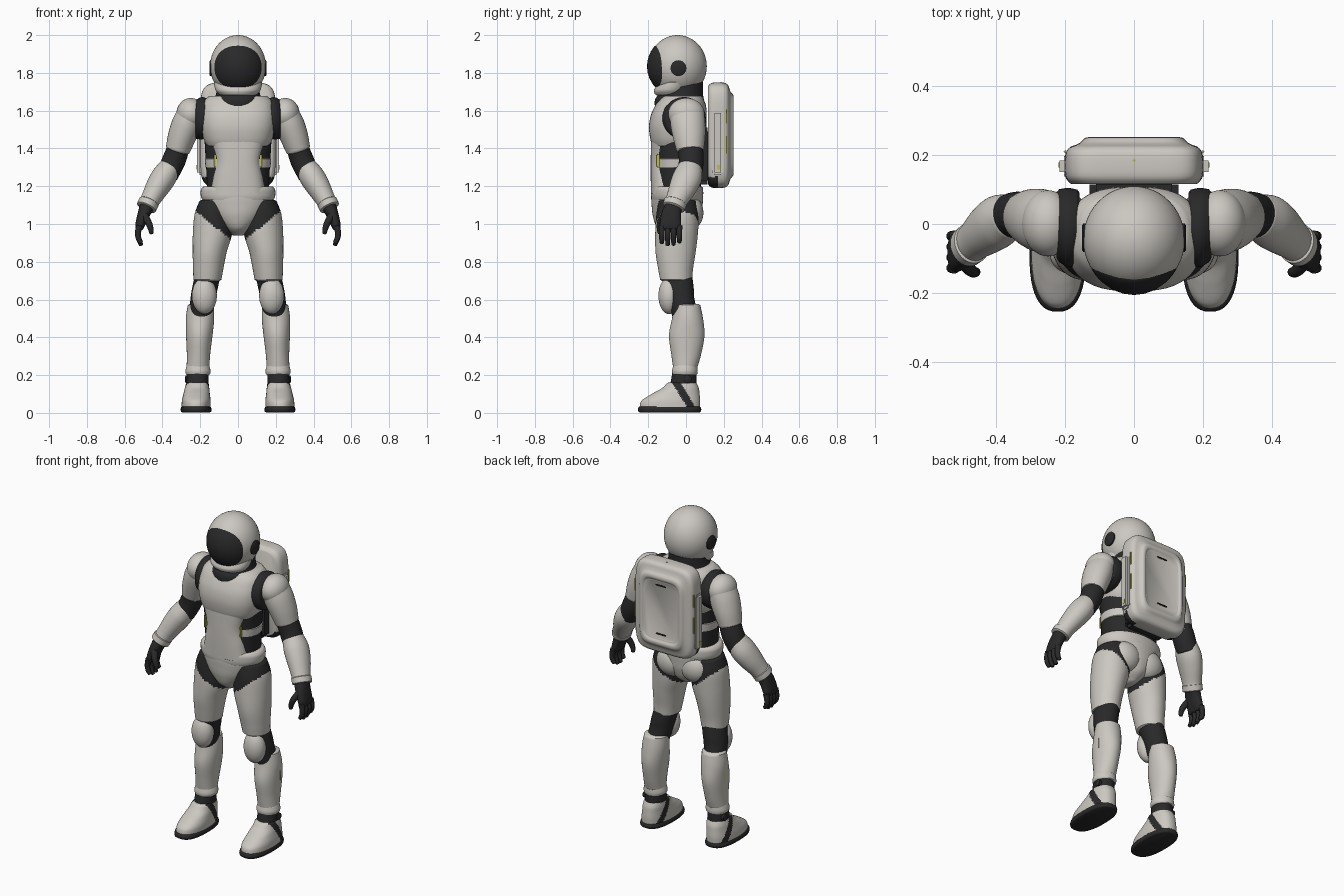
import bpy, bmesh, math
from mathutils import Vector as V


def material(name, rgb):
    m = bpy.data.materials.new(name)
    m.diffuse_color = (*rgb, 1)
    return m


WHITE = material("warm_white_shell", (0.60, 0.575, 0.535))
DARK = material("dark_undersuit", (0.022, 0.022, 0.023))
LIME = material("lime_accent", (0.50, 0.52, 0.06))
X, Y, Z = V((1, 0, 0)), V((0, 1, 0)), V((0, 0, 1))
N = 48


def skin(name, rings, mats, rule=None, mirror=False):
    """Bridge closed rings of points into a capped, smooth mesh."""
    bm = bmesh.new()
    loops = [[bm.verts.new(p) for p in r] for r in rings]
    for a, b in zip(loops, loops[1:]):
        n = len(a)
        for i in range(n):
            bm.faces.new((a[i], a[(i + 1) % n], b[(i + 1) % n], b[i]))
    bm.faces.new(loops[0])
    bm.faces.new(loops[-1])
    bmesh.ops.recalc_face_normals(bm, faces=bm.faces)
    for f in bm.faces:
        f.smooth = True
        if rule:
            f.material_index = int(rule(f.calc_center_median()))
    finish(name, bm, mats, mirror)


def finish(name, bm, mats, mirror):
    me = bpy.data.meshes.new(name)
    bm.to_mesh(me)
    bm.free()
    me.set_sharp_from_angle(angle=math.radians(45))
    for m in mats if isinstance(mats, (list, tuple)) else [mats]:
        me.materials.append(m)
    ob = bpy.data.objects.new(name, me)
    bpy.context.collection.objects.link(ob)
    if mirror:
        mod = ob.modifiers.new("mirror", 'MIRROR')
        mod.use_mirror_merge = False


def smooth_rows(rows, k):
    """Catmull-Rom interpolation of the section rows."""
    out = []
    for i in range(len(rows) - 1):
        p = [rows[max(0, min(len(rows) - 1, i + d))] for d in (-1, 0, 1, 2)]
        for s in range(k):
            t = s / k
            out.append([b + 0.5 * t * (c - a + t * (2*a - 5*b + 4*c - d + t * (3*(b - c) + d - a)))
                        for a, b, c, d in zip(*p)])
    return out + [list(rows[-1])]


def loft(name, rows, mats, p=2.0, axes=None, rule=None, mirror=False, k=5, lip=0.01, n=N):
    """rows: (x, y, z, radius_a, radius_b); superellipse sections of power p."""
    rows = smooth_rows(rows, k)
    pts = [V(r[:3]) for r in rows]
    rings = []
    for i, r in enumerate(rows):
        t = (pts[min(i + 1, len(pts) - 1)] - pts[max(i - 1, 0)]).normalized()
        if axes:
            A, B = axes
        else:
            B = (Y - t * t.y).normalized()
            A = B.cross(t)

        def ring(c, ra, rb):
            o = []
            for j in range(n):
                u, w = math.cos(math.tau * j / n), math.sin(math.tau * j / n)
                o.append(c + A * ra * math.copysign(abs(u) ** (2 / p), u)
                         + B * rb * math.copysign(abs(w) ** (2 / p), w))
            return o
        edge = (max(r[3] - lip, .002), max(r[4] - lip, .002))
        if i == 0:
            rings.append(ring(pts[i] - t * lip * .7, *edge))
        rings.append(ring(pts[i], r[3], r[4]))
        if i == len(rows) - 1:
            rings.append(ring(pts[i] + t * lip * .7, *edge))
    skin(name, rings, mats, rule, mirror)


def level(name, rows, mats, **kw):
    """Stack of horizontal sections given as (z, cx, cy, rx, ry)."""
    loft(name, [(x, y, z, a, b) for z, x, y, a, b in rows], mats, axes=(X, Y), **kw)


def ball(name, c, r, mat, mirror=False):
    rings = []
    for i in range(29):
        a = math.pi * (0.01 + 0.98 * i / 28) - math.pi / 2
        rings.append([V((c[0] + r[0] * math.cos(a) * math.cos(math.tau * j / N),
                         c[1] + r[1] * math.cos(a) * math.sin(math.tau * j / N),
                         c[2] + r[2] * math.sin(a))) for j in range(N)])
    skin(name, rings, mat, None, mirror)


def box(name, c, s, mat, mirror=True, bevel=0.006):
    bm = bmesh.new()
    bmesh.ops.create_cube(bm, size=1)
    for v in bm.verts:
        v.co = V((c[i] + v.co[i] * s[i] for i in range(3)))
    bmesh.ops.bevel(bm, geom=bm.edges[:], offset=min(bevel, min(s) * .4), segments=2, affect='EDGES')
    finish(name, bm, mat, mirror)


# Helmet with visor, jaw, ear discs and neck
HC, HR = (0, -.045, 1.835), (.148, .155, .165)
ball("helmet", HC, HR, WHITE)
visor = []
for s, push in ((1.02, .97), (1, 1.0), (.985, 1.02), (.9, 1.03), (.75, 1.035), (.5, 1.04), (.25, 1.04), (.02, 1.04)):
    ring = []
    for j in range(N):
        u, w = math.cos(math.tau * j / N), math.sin(math.tau * j / N)
        x = .124 * s * math.copysign(abs(u) ** .9, u)
        z = 1.83 + .114 * s * math.copysign(abs(w) ** .9, w)
        y = -HR[1] * math.sqrt(max(.02, 1 - (x / HR[0]) ** 2 - ((z - HC[2]) / HR[2]) ** 2))
        ring.append(V((x, HC[1] + y * push, z)))
    visor.append(ring)
skin("visor", visor, DARK)
level("helmet_jaw", [(1.688, 0, -.08, .103, .085), (1.705, 0, -.078, .117, .092), (1.725, 0, -.07, .124, .092),
                     (1.75, 0, -.06, .128, .085)], WHITE)
loft("ear_disc", [(.12, -.04, 1.825, .042, .042), (.147, -.04, 1.825, .042, .042)], DARK,
     axes=(Y, Z), mirror=True, lip=.006)
level("neck_seal", [(1.60, 0, -.035, .13, .128), (1.655, 0, -.035, .128, .13), (1.69, 0, -.028, .116, .118),
                    (1.75, 0, -.02, .106, .11)], DARK)

# Torso: undersuit, chest shell, belly plate and side fittings
level("torso_undersuit", [(1.08, 0, -.045, .16, .122), (1.25, 0, -.045, .166, .126), (1.35, 0, -.045, .172, .126),
                          (1.5, 0, -.045, .18, .13)], DARK, p=2.2)
level("chest_shell", [(1.415, 0, -.048, .165, .13), (1.45, 0, -.046, .182, .143), (1.51, 0, -.044, .196, .152),
                      (1.57, 0, -.04, .198, .148), (1.62, 0, -.03, .192, .137), (1.65, 0, -.025, .182, .123),
                      (1.672, 0, -.02, .16, .108)], WHITE, p=2.6)
level("belly_plate", [(1.16, 0, -.1, .145, .085), (1.25, 0, -.1, .132, .087), (1.34, 0, -.1, .12, .087),
                      (1.44, 0, -.1, .145, .085)], WHITE, p=2.6)
level("rib_band", [(1.30, 0, -.043, .172, .127), (1.345, 0, -.043, .176, .127)], WHITE, p=2.2, lip=.005)
box("side_accent", (.122, -.147, 1.335), (.012, .016, .07), LIME)

# Pelvis, belt and seat
level("pelvis", [(.945, 0, -.05, .035, .06), (.98, 0, -.048, .08, .105), (1.04, 0, -.047, .14, .128),
                 (1.10, 0, -.047, .178, .135), (1.15, 0, -.047, .19, .137), (1.19, 0, -.045, .18, .132)],
      [WHITE, DARK], k=8, rule=lambda c: c.z < (.90 + 1.2 * abs(c.x) if c.y < 0 else .92 + .75 * abs(c.x)))
level("belt", [(1.13, 0, -.047, .19, .135), (1.15, 0, -.047, .197, .138), (1.18, 0, -.047, .197, .138),
               (1.195, 0, -.047, .188, .135)], WHITE, p=2.1, lip=.006)
ball("seat_shell", (.08, .022, 1.06), (.092, .07, .09), WHITE, True)

# Legs
level("thigh", [(1.12, .12, -.045, .085, .10), (1.05, .13, -.045, .1, .112), (.95, .135, -.05, .104, .113),
                (.85, .15, -.055, .09, .106), (.76, .158, -.055, .08, .092), (.705, .162, -.052, .074, .085)],
      [WHITE, DARK], k=9, mirror=True, rule=lambda c: c.z > .885 + .82 * c.x)
level("knee_joint", [(.73, .16, -.048, .068, .08), (.66, .175, -.035, .068, .076), (.6, .186, -.025, .066, .07),
                     (.5, .2, 0, .06, .07)], DARK, mirror=True)
ball("knee_pad", (.178, -.09, .62), (.066, .056, .097), WHITE, True)
level("shin_shell", [(.57, .197, .006, .069, .07), (.5, .201, .008, .075, .082), (.41, .205, .004, .07, .094),
                     (.31, .209, .001, .062, .079), (.24, .212, -.004, .06, .064)], WHITE, mirror=True)
level("shin_cuff", [(.205, .212, -.006, .064, .066), (.222, .212, -.006, .067, .068), (.25, .212, -.004, .06, .064)],
      WHITE, mirror=True, lip=.006)
level("ankle_joint", [(.24, .212, -.006, .056, .06), (.17, .214, -.012, .058, .068), (.1, .216, -.015, .058, .075)],
      DARK, mirror=True)
loft("ankle_disc", [(.255, .01, .178, .02, .02), (.276, .01, .178, .02, .02)], DARK,
     axes=(Y, Z), mirror=True, lip=.005)
box("shin_accent", (.271, .02, .43), (.01, .01, .07), LIME)

# Boots: sole and upper
level("boot_sole", [(.007, .222, -.087, .08, .165), (.018, .222, -.087, .082, .168), (.03, .222, -.087, .079, .164)],
      DARK, p=2.5, mirror=True, lip=.006)
level("boot_upper", [(.03, .222, -.086, .077, .16), (.065, .221, -.08, .076, .155), (.1, .219, -.055, .07, .127),
                     (.13, .217, -.03, .065, .098), (.155, .215, -.022, .06, .08)], [WHITE, DARK], p=2.3, k=9, n=96,
      mirror=True, rule=lambda c: abs(c.y + .045 - (.15 - c.z) * .6) < .022)

# Shoulders and arms
loft("shoulder_seal", [(.165, -.01, 1.56, .11, .105), (.192, -.01, 1.56, .115, .112), (.218, -.005, 1.555, .106, .105)],
     DARK, axes=(Y, Z), mirror=True)
ball("shoulder_shell", (.25, .002, 1.583), (.076, .096, .084), WHITE, True)
loft("upper_arm", [(.25, .005, 1.59, .068, .09), (.272, .01, 1.53, .078, .092), (.298, .017, 1.46, .074, .085),
                   (.32, .022, 1.39, .064, .072)], WHITE, mirror=True)
loft("elbow_joint", [(.313, .022, 1.41, .058, .066), (.34, .028, 1.335, .062, .066), (.375, .018, 1.26, .058, .064)],
     DARK, mirror=True)
loft("forearm", [(.36, .022, 1.30, .058, .064), (.392, .008, 1.25, .067, .077), (.426, -.016, 1.195, .063, .073),
                 (.46, -.045, 1.135, .053, .06), (.475, -.058, 1.105, .05, .056)], WHITE, mirror=True)
loft("wrist_cuff", [(.472, -.056, 1.115, .055, .061), (.485, -.066, 1.088, .054, .06)], WHITE, mirror=True, lip=.006)
box("forearm_panel", (.468, -.015, 1.18), (.026, .03, .05), DARK)

# Gloves: palm, fingers and thumb
loft("glove_palm", [(.483, -.066, 1.09, .038, .045), (.5, -.078, 1.05, .032, .052), (.517, -.083, 1.0, .026, .056),
                    (.522, -.083, .975, .02, .054)], DARK, p=2.4, mirror=True)
for i in range(4):
    y, tip = -.128 + .031 * i, (.9, .888, .89, .905)[i]
    loft("glove_finger_%d" % (i + 1), [(.522, y, .99, .017, .016), (.53, y, .95, .016, .015),
         (.525, y, .92, .014, .014), (.513, y, tip, .011, .011)], DARK, mirror=True, n=14, k=3, lip=.005)
loft("glove_thumb", [(.495, -.11, 1.045, .02, .022), (.475, -.135, 1.01, .018, .018), (.462, -.14, .975, .015, .015),
                     (.458, -.138, .95, .011, .011)], DARK, mirror=True, n=14, k=3, lip=.005)

# Backpack: rounded shell with recessed back panel, pods, harness and accents
pack = ((.118, .185, .262), (.14, .2, .278), (.2, .2, .278), (.222, .188, .266), (.231, .168, .243),
        (.238, .155, .228), (.25, .143, .213), (.252, .13, .196), (.245, .12, .183), (.244, .116, .178))
loft("backpack", [(0, y, 1.47, a, b) for y, a, b in pack], [WHITE, DARK], p=6, axes=(X, Z), k=4, n=80, lip=.003,
     rule=lambda c: c.z < 1.25 and c.y < .165 and abs(c.x) > .12)
box("backpack_pod", (.2, .168, 1.43), (.034, .06, .34), WHITE, bevel=.015)
box("backpack_accent_upper", (.2, .21, 1.57), (.009, .007, .08), LIME)
box("backpack_accent_middle", (.2, .21, 1.42), (.009, .007, .1), LIME)
box("backpack_accent_lower", (.216, .172, 1.30), (.006, .02, .03), LIME)
box("backpack_top_accent", (0, .185, 1.748), (.014, .01, .005), LIME, mirror=False)
for z in (1.625, 1.325):
    box("backpack_slot", (0, .245, z), (.07, .008, .01), DARK, mirror=False)
box("backpack_harness", (0, .095, 1.36), (.26, .08, .3), DARK, mirror=False, bevel=.02)
